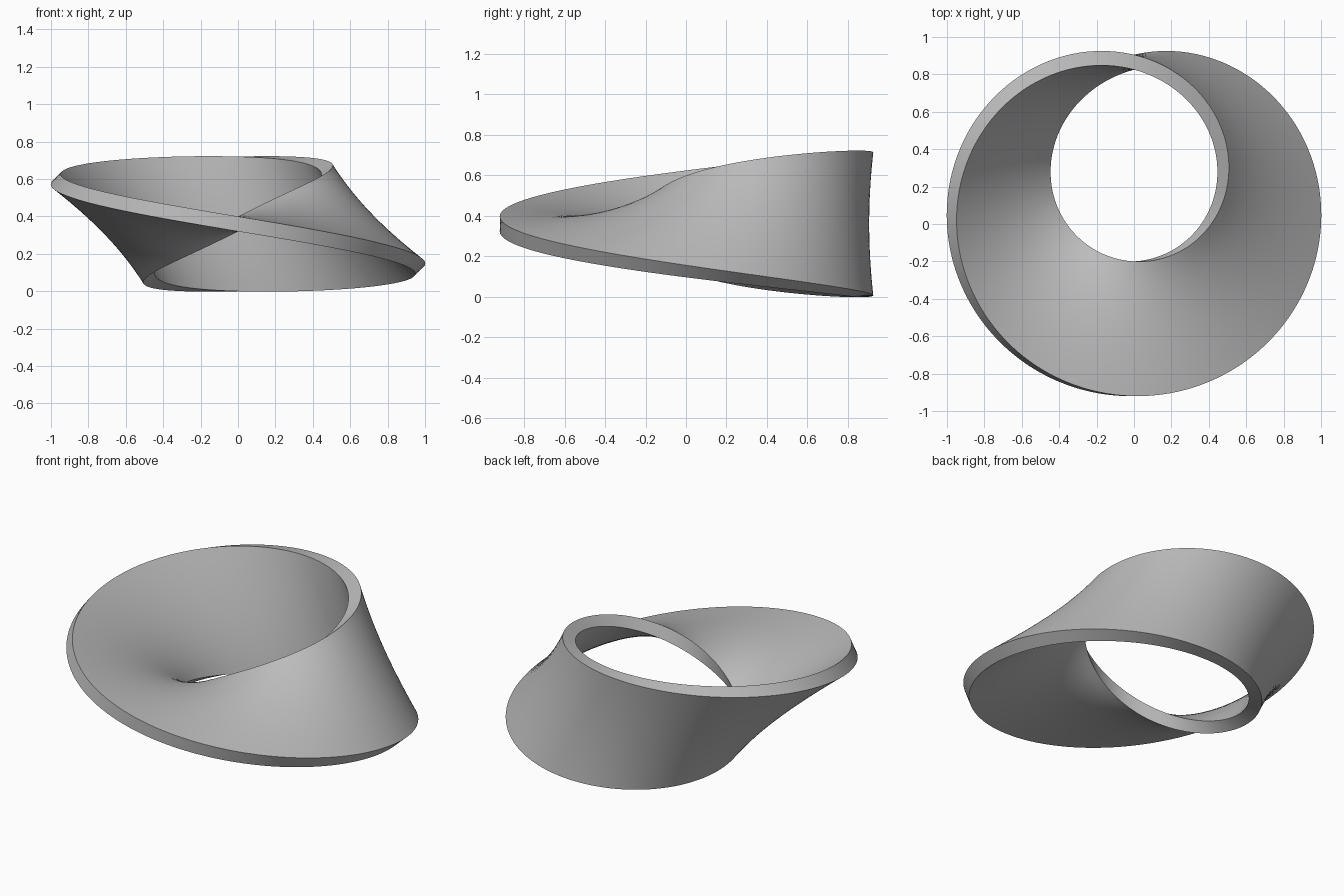
import bpy
import bmesh
from math import sin, cos, pi, radians

cube = bpy.data.objects.get("Cube")
if cube:
    bpy.data.objects.remove(cube, do_unlink=True)

RADIUS, HALF_WIDTH, HALF_THICK = 0.7125, 0.36, 0.04
CENTRE_Y, CENTRE_Z = 0.1525, 0.36
STEPS, SPANS = 256, 16

# Plain grey material
grey = bpy.data.materials.new("plain_grey")
grey.use_nodes = True
colour = (0.5, 0.5, 0.5, 1)
grey.diffuse_color = colour
grey.node_tree.nodes["Principled BSDF"].inputs["Base Color"].default_value = colour

# Flat rectangular section: one broad face, then its half-turn copy
face = [(HALF_WIDTH * (2 * i / SPANS - 1), HALF_THICK) for i in range(SPANS + 1)]
section = face + [(-s, -n) for s, n in face]
count = len(section)


def place(angle, s, n):
    """Section point carried around the ring, turning half as fast as it travels."""
    turn = angle / 2
    r = RADIUS + s * cos(turn) + n * sin(turn)
    z = CENTRE_Z - s * sin(turn) + n * cos(turn)
    return (r * sin(angle), CENTRE_Y - r * cos(angle), z)


# Sweep the section once around and join the ends with a half turn
bm = bmesh.new()
rings = [[bm.verts.new(place(-pi + 2 * pi * k / STEPS, s, n)) for s, n in section]
         for k in range(STEPS)]
half = count // 2
rings.append(rings[0][half:] + rings[0][:half])
for a, b in zip(rings, rings[1:]):
    for i in range(count):
        j = (i + 1) % count
        bm.faces.new((a[i], a[j], b[j], b[i]))
bmesh.ops.recalc_face_normals(bm, faces=bm.faces)

mesh = bpy.data.meshes.new("twisted_band")
bm.to_mesh(mesh)
bm.free()
mesh.materials.append(grey)
band = bpy.data.objects.new("twisted_band", mesh)
bpy.context.collection.objects.link(band)

# Smooth surfaces with crisp rims
bpy.ops.object.select_all(action='DESELECT')
band.select_set(True)
bpy.context.view_layer.objects.active = band
bpy.ops.object.shade_smooth_by_angle(angle=radians(40))
